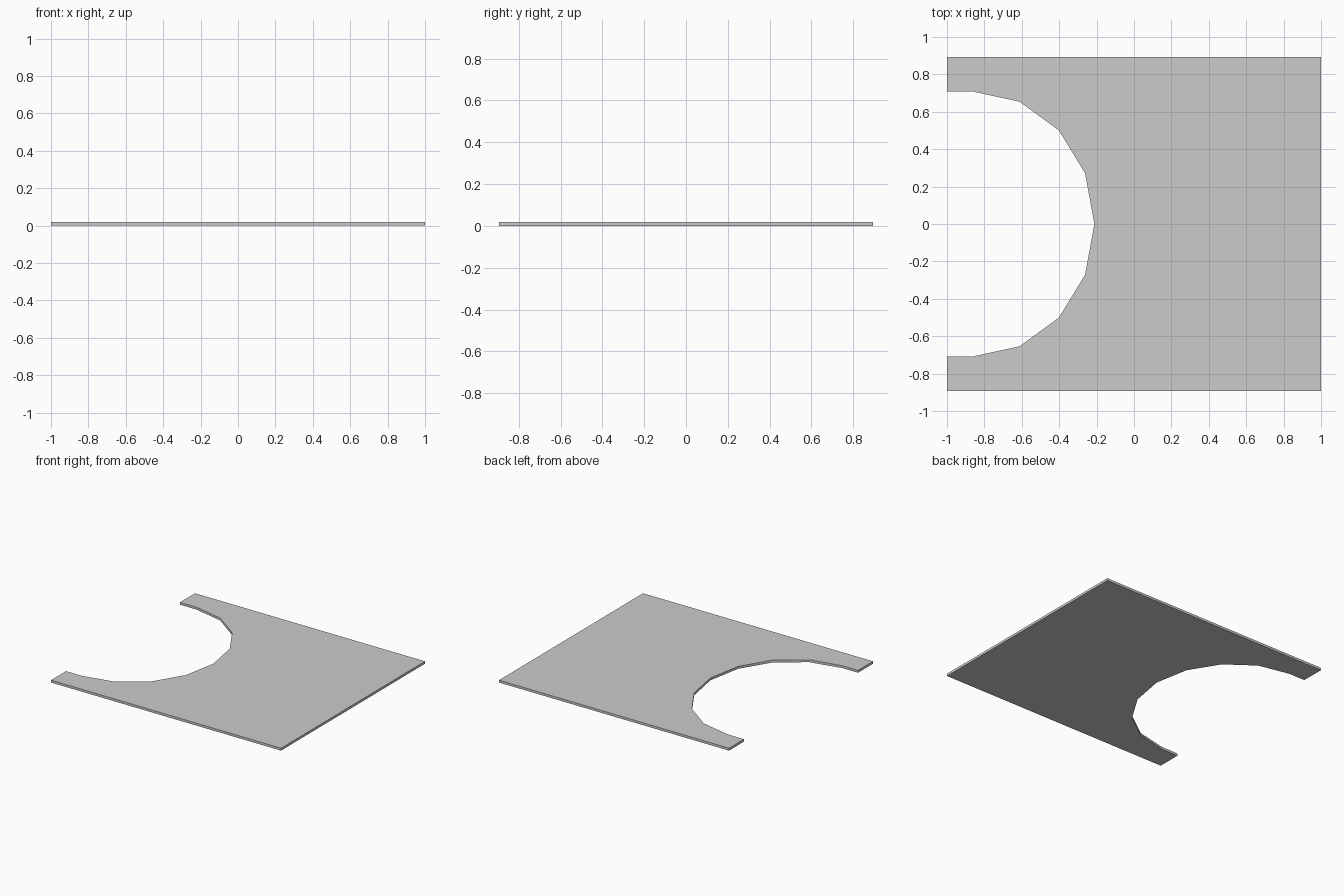
import bpy, bmesh
from math import sin, cos, radians

if "Cube" in bpy.data.objects:
    bpy.data.objects.remove(bpy.data.objects["Cube"])

HALF_X, HALF_Y, THICK = 1.0, 0.894, 0.019
ARC_X, RX, RY, STEPS = -0.86, 0.648, 0.708, 8

# Outline: rectangle with a half-round bay cut into the left edge
outline = [(-HALF_X, -HALF_Y), (HALF_X, -HALF_Y), (HALF_X, HALF_Y), (-HALF_X, HALF_Y), (-HALF_X, RY)]
for i in range(STEPS + 1):
    a = radians(90 - 180 * i / STEPS)
    outline.append((ARC_X + RX * cos(a), RY * sin(a)))
outline.append((-HALF_X, -RY))

# Thin plate extruded from the outline
bm = bmesh.new()
face = bm.faces.new([bm.verts.new((x, y, 0)) for x, y in outline])
top = bmesh.ops.extrude_face_region(bm, geom=[face], use_keep_orig=True)["geom"]
bmesh.ops.translate(bm, verts=[v for v in top if isinstance(v, bmesh.types.BMVert)], vec=(0, 0, THICK))
bmesh.ops.recalc_face_normals(bm, faces=bm.faces)

mesh = bpy.data.meshes.new("notched_plate")
bm.to_mesh(mesh)
bm.free()
plate = bpy.data.objects.new("notched_plate", mesh)
bpy.context.collection.objects.link(plate)

# Smooth the bay wall, keep the plate rims crisp
bpy.context.view_layer.objects.active = plate
plate.select_set(True)
bpy.ops.object.shade_smooth_by_angle(angle=radians(30))
